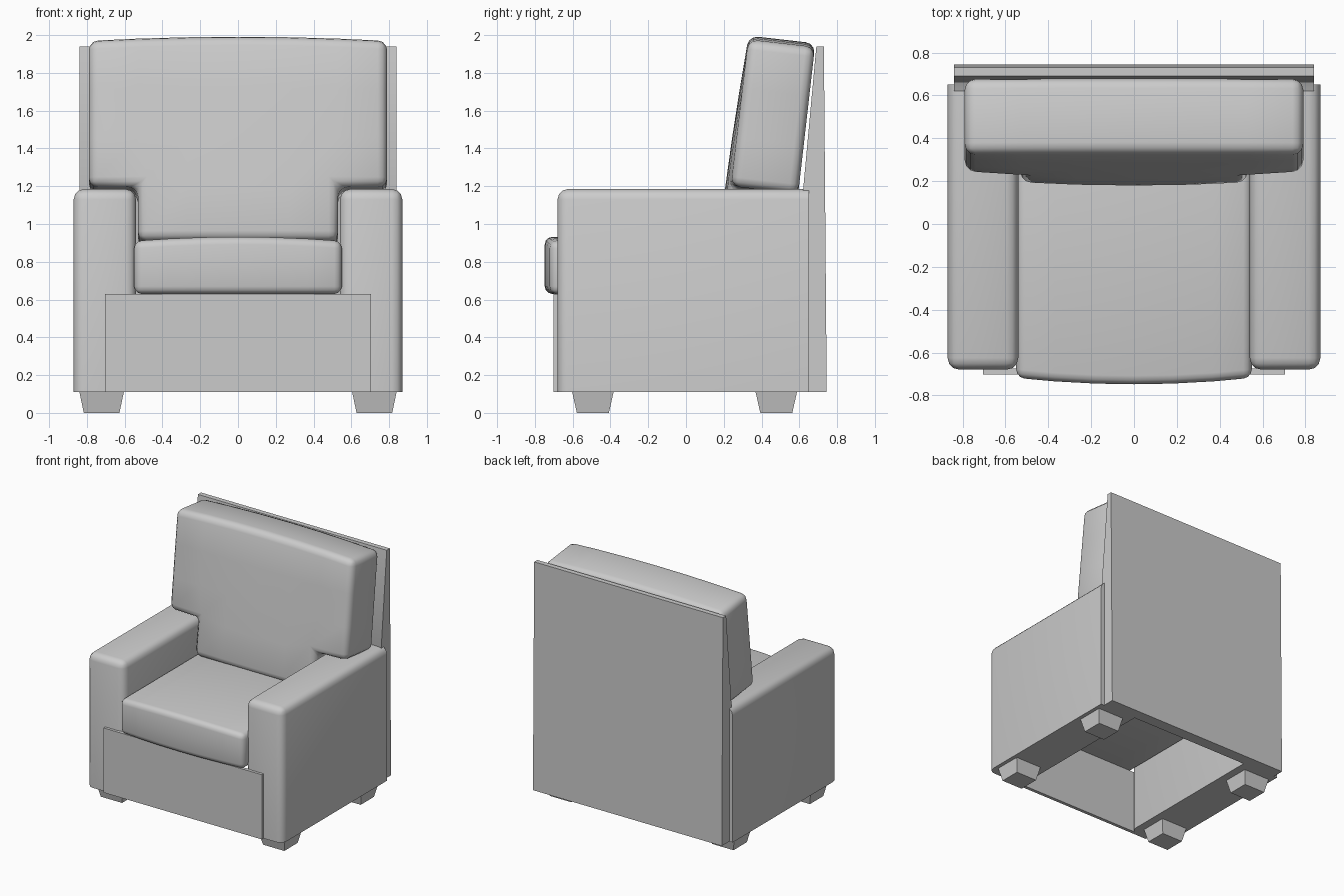
import bpy, bmesh, math
from mathutils import Matrix, Vector

if "Cube" in bpy.data.objects:
    bpy.data.objects.remove(bpy.data.objects["Cube"])


def finish(bm, name, matrix=None):
    if matrix:
        bm.transform(matrix)
    bmesh.ops.recalc_face_normals(bm, faces=bm.faces[:])
    mesh = bpy.data.meshes.new(name)
    bm.to_mesh(mesh)
    bm.free()
    ob = bpy.data.objects.new(name, mesh)
    bpy.context.collection.objects.link(ob)
    bpy.ops.object.select_all(action='DESELECT')
    ob.select_set(True)
    bpy.context.view_layer.objects.active = ob
    bpy.ops.object.shade_smooth_by_angle(angle=math.radians(40))
    return ob


def bevel(bm, edges, width, segments=3):
    bmesh.ops.bevel(bm, geom=edges, offset=width, segments=segments,
                    profile=0.5, affect='EDGES', clamp_overlap=True)


def box(x0, x1, y0, y1, z0, z1):
    bm = bmesh.new()
    bmesh.ops.create_cube(bm, size=1)
    for v in bm.verts:
        v.co = Vector((x1 if v.co.x > 0 else x0,
                       y1 if v.co.y > 0 else y0,
                       z1 if v.co.z > 0 else z0))
    return bm


def cushion(name, xs, zs, keep, y0, y1, warp, width, matrix=None):
    """Grid outline in x/z, extruded along y, puffed by warp, edges rounded."""
    bm = bmesh.new()
    grid = {(i, j): bm.verts.new((x, y0, z))
            for i, x in enumerate(xs) for j, z in enumerate(zs)}
    for i in range(len(xs) - 1):
        for j in range(len(zs) - 1):
            if keep((xs[i] + xs[i + 1]) / 2, (zs[j] + zs[j + 1]) / 2):
                bm.faces.new([grid[k] for k in
                              ((i, j), (i + 1, j), (i + 1, j + 1), (i, j + 1))])
    bmesh.ops.delete(bm, geom=[v for v in bm.verts if not v.link_faces], context='VERTS')
    bmesh.ops.solidify(bm, geom=bm.faces[:], thickness=0.1)
    mid = sum(v.co.y for v in bm.verts) / len(bm.verts)
    for v in bm.verts:
        front = v.co.y < mid
        v.co.y = y0 if front else y1
        warp(v.co, front)
    bmesh.ops.recalc_face_normals(bm, faces=bm.faces[:])
    bevel(bm, [e for e in bm.edges if e.calc_face_angle(0) > math.radians(45)], width)
    return finish(bm, name, matrix)


# Arms: rounded on top and at the front
for side, name in ((1, "right_arm"), (-1, "left_arm")):
    xa, xb = sorted((side * 0.54, side * 0.87))
    bm = box(xa, xb, -0.68, 0.65, 0.11, 1.185)
    bevel(bm, [e for e in bm.edges
               if not all(v.co.z < 0.2 for v in e.verts)
               and not all(v.co.y > 0.6 for v in e.verts)], 0.055)
    finish(bm, name)

# Back panel: side profile extruded across the width
profile = [(0.65, 0.11), (0.745, 0.11), (0.73, 1.94), (0.69, 1.94), (0.62, 1.18), (0.65, 1.1)]
bm = bmesh.new()
face = bm.faces.new([bm.verts.new((-0.84, y, z)) for y, z in profile])
ext = bmesh.ops.extrude_face_region(bm, geom=[face])
bmesh.ops.translate(bm, vec=(1.68, 0, 0),
                    verts=[g for g in ext["geom"] if isinstance(g, bmesh.types.BMVert)])
finish(bm, "back_panel")

# Front panel below the seat
finish(box(-0.705, 0.705, -0.702, -0.675, 0.11, 0.63), "front_panel")


# Seat cushion: bowed front, slightly domed top
def seat_warp(co, front):
    swell = 1 - (co.x / 0.55) ** 2
    if front:
        co.y -= 0.03 * swell
    if co.z > 0.85:
        co.z += 0.022 * swell


cushion("seat_cushion", [-0.55, -0.37, -0.18, 0, 0.18, 0.37, 0.55], [0.63, 0.77, 0.91],
        lambda x, z: True, -0.718, 0.64, seat_warp, 0.04)


# Back cushion: T shape resting over the arms, leaning back
def back_warp(co, front):
    swell = 1 - (co.x / 0.79) ** 2
    t = (co.z + 0.28) / 1.075
    if front:
        co.y -= 0.035 * swell * (1 - t ** 2)
    if co.z > 0.75:
        co.z += 0.022 * swell


lean = Matrix.Translation((0, 0.24, 1.19)) @ Matrix.Rotation(math.radians(-6.5), 4, 'X')
cushion("back_cushion", [-0.79, -0.53, -0.27, 0, 0.27, 0.53, 0.79],
        [-0.28, 0.01, 0.27, 0.53, 0.79],
        lambda x, z: z > 0 or abs(x) < 0.53, 0, 0.355, back_warp, 0.05, lean)

# Tapered square feet
for sx, side in ((1, "right"), (-1, "left")):
    for y, end in ((-0.493, "front"), (0.478, "back")):
        bm = box(-0.118, 0.118, -0.11, 0.11, 0, 0.112)
        for v in bm.verts:
            if v.co.z < 0.05:
                v.co.x *= 0.8
                v.co.y *= 0.77
        finish(bm, f"{end}_{side}_foot", Matrix.Translation((sx * 0.722, y, 0)))
